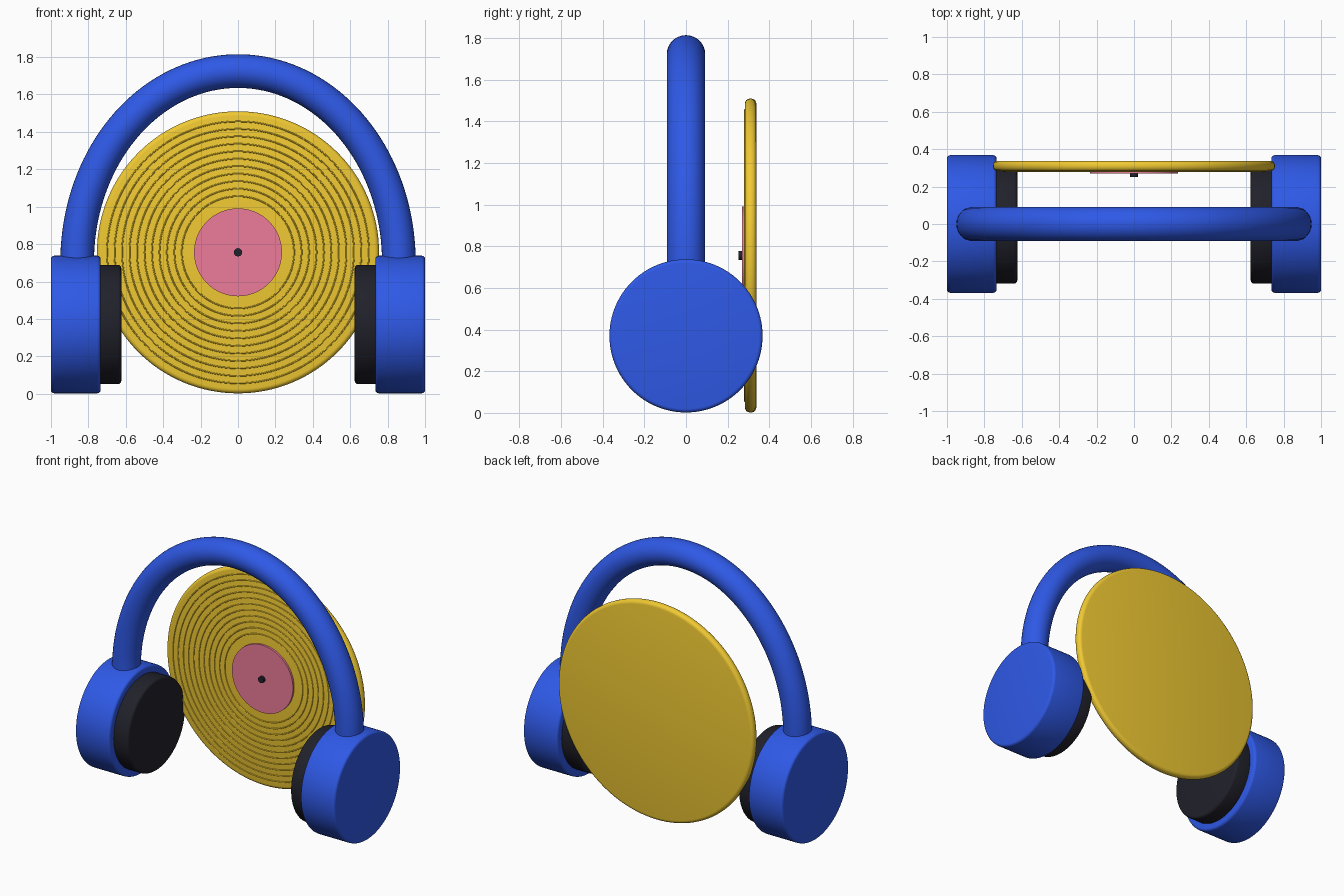
import bpy, bmesh, math
from mathutils import Matrix

if "Cube" in bpy.data.objects:
    bpy.data.objects.remove(bpy.data.objects["Cube"])


def material(name, rgb):
    m = bpy.data.materials.new(name)
    m.diffuse_color = (*rgb, 1)
    m.use_nodes = True
    m.node_tree.nodes["Principled BSDF"].inputs["Base Color"].default_value = m.diffuse_color
    return m


BLUE = material("blue", (0.028, 0.10, 0.80))
DARK = material("charcoal", (0.015, 0.015, 0.024))
GOLD = material("gold", (0.88, 0.59, 0.033))
PINK = material("pink", (0.84, 0.20, 0.32))
ROT = {'x': Matrix.Rotation(math.pi / 2, 4, 'Y'), 'y': Matrix.Rotation(math.pi / 2, 4, 'X')}


def finish(bm, name, mat):
    bmesh.ops.recalc_face_normals(bm, faces=bm.faces)
    me = bpy.data.meshes.new(name)
    bm.to_mesh(me)
    bm.free()
    ob = bpy.data.objects.new(name, me)
    bpy.context.collection.objects.link(ob)
    me.materials.append(mat)
    bpy.context.view_layer.objects.active = ob
    ob.select_set(True)
    bpy.ops.object.shade_smooth_by_angle(angle=math.radians(35))
    ob.select_set(False)
    return ob


def disc(name, axis, r, lo, hi, centre, mat, bevel=0.0, segs=96):
    """Cylinder along an axis spanning lo..hi, with rounded rims."""
    bm = bmesh.new()
    bmesh.ops.create_cone(bm, cap_ends=True, segments=segs, radius1=r, radius2=r, depth=hi - lo)
    if bevel:
        rims = [e for e in bm.edges if any(len(f.verts) > 4 for f in e.link_faces)]
        bmesh.ops.bevel(bm, geom=rims, offset=bevel, segments=4, profile=0.5, affect='EDGES')
    c = list(centre)
    c['xyz'.index(axis)] = (lo + hi) / 2
    bm.transform(Matrix.Translation(c) @ ROT[axis])
    return finish(bm, name, mat)


def sweep(name, a, b, y, z, start, end, n, r, ry, mat, closed=False, sides=32):
    """Tube following an ellipse (half-axes a, b) in the XZ plane at depth y."""
    bm = bmesh.new()
    rings = []
    for i in range(n):
        t = start + (end - start) * i / (n if closed else n - 1)
        c, s = math.cos(t), math.sin(t)
        length = math.hypot(b * c, a * s)
        nx, nz = b * c / length, a * s / length
        ring = []
        for k in range(sides):
            u = 2 * math.pi * k / sides
            d = r * math.cos(u)
            ring.append(bm.verts.new((a * c + nx * d, y + ry * math.sin(u), z + b * s + nz * d)))
        rings.append(ring)
    pairs = list(zip(rings, rings[1:]))
    if closed:
        pairs.append((rings[-1], rings[0]))
    else:
        bm.faces.new(rings[0])
        bm.faces.new(rings[-1])
    for p, q in pairs:
        for k in range(sides):
            j = (k + 1) % sides
            bm.faces.new((p[k], p[j], q[j], q[k]))
    return finish(bm, name, mat)


# Headband arch, ends sunk into the cups
sweep("headband", 0.86, 1.02, 0, 0.705, -0.05, math.pi + 0.05, 80, 0.09, 0.092, BLUE)

# Ear cups and cushions on both sides
for side, sx in (("left", -1), ("right", 1)):
    for part, r, lo, hi, mat in (("ear_cup", 0.368, 0.735, 1.0, BLUE),
                                 ("ear_cushion", 0.319, 0.624, 0.75, DARK)):
        x0, x1 = sorted((sx * lo, sx * hi))
        disc(f"{part}_{side}", 'x', r, x0, x1, (0, 0, 0.37), mat, 0.018)

# Record with raised groove rings, label and spindle
RZ, FRONT = 0.756, 0.283
disc("record", 'y', 0.754, FRONT, 0.338, (0, 0, RZ), GOLD, 0.024, 128)
for i in range(11):
    rr = 0.30 + 0.04 * i
    sweep(f"record_groove_{i + 1}", rr, rr, FRONT, RZ, 0, 2 * math.pi, 96,
          0.004, 0.004, GOLD, closed=True, sides=8)
disc("record_label", 'y', 0.235, 0.269, 0.29, (0, 0, RZ), PINK)
disc("record_spindle", 'y', 0.022, 0.252, 0.29, (0, 0, RZ), DARK, 0, 32)
